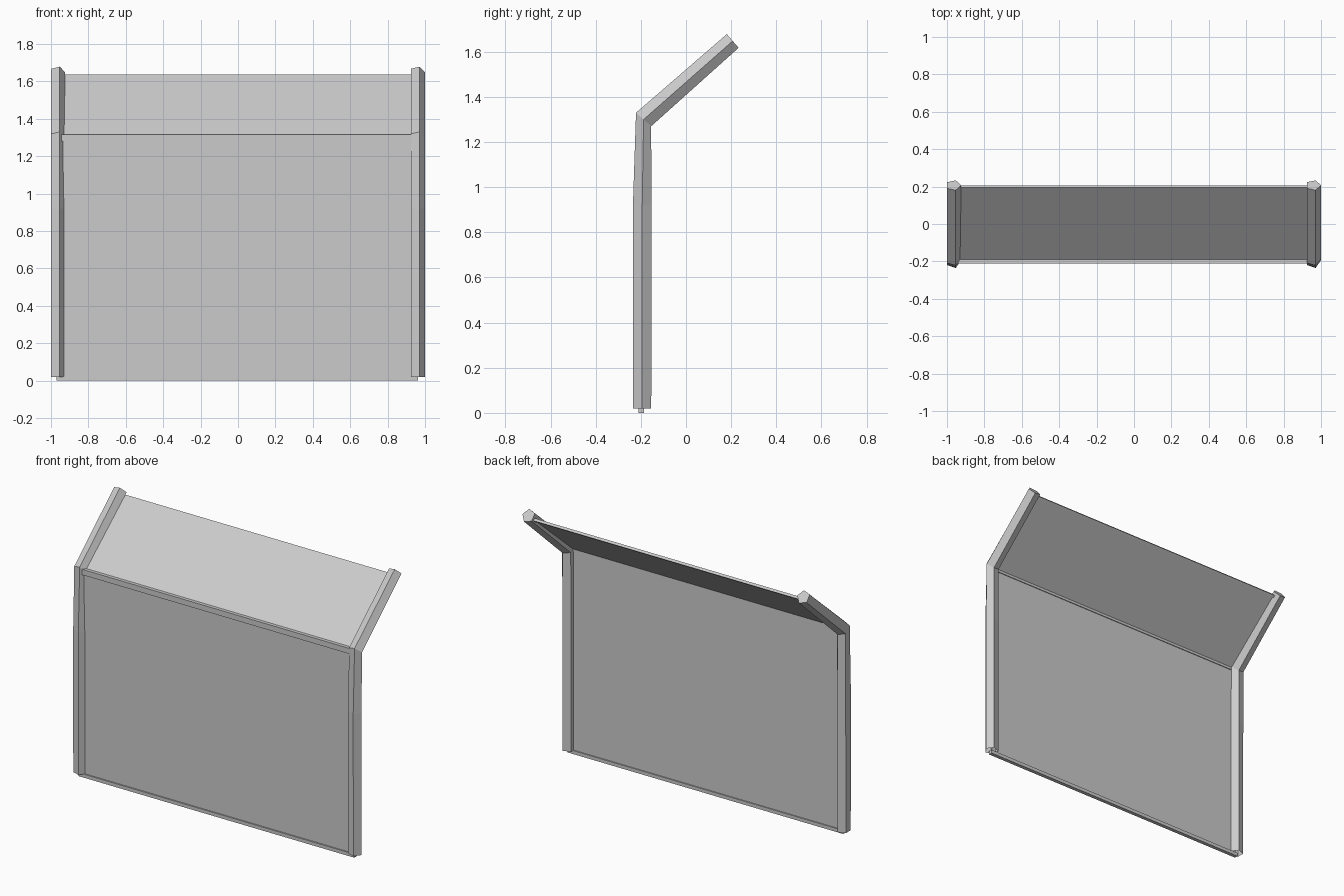
import bpy, bmesh, math

if "Cube" in bpy.data.objects:
    bpy.data.objects.remove(bpy.data.objects["Cube"])

def make(name, bm):
    bmesh.ops.recalc_face_normals(bm, faces=bm.faces)
    me = bpy.data.meshes.new(name)
    bm.to_mesh(me)
    bm.free()
    ob = bpy.data.objects.new(name, me)
    bpy.context.collection.objects.link(ob)
    return ob

# path stations: centre y, z and sideways vector of the section in the y-z plane
STATIONS = [((-0.194, 0.02), (-1, 0)),
            ((-0.194, 0.92), (-1.03, 0)),
            ((-0.188, 1.30), (-0.84, 0.75)),
            ((0.207, 1.648), (-0.655, 0.756))]

def post(name, x):
    """Five-sided bent post, capped at the top and open at the foot."""
    bm = bmesh.new()
    r = 0.042
    rings = []
    for (cy, cz), (dy, dz) in STATIONS:
        ring = []
        for i in range(5):
            a = math.tau * i / 5
            u, v = r * math.cos(a), r * math.sin(a)
            ring.append(bm.verts.new((x + u, cy + v * dy, cz + v * dz)))
        rings.append(ring)
    for a, b in zip(rings, rings[1:]):
        for i in range(5):
            j = (i + 1) % 5
            bm.faces.new((a[i], a[j], b[j], b[i]))
    bm.faces.new(rings[-1])
    return make(name, bm)

def extrusion(name, outline, x0, x1):
    """Closed y-z outline extruded along x."""
    bm = bmesh.new()
    face = bm.faces.new([bm.verts.new((x0, y, z)) for y, z in outline])
    out = bmesh.ops.extrude_face_region(bm, geom=[face])
    for v in out["geom"]:
        if isinstance(v, bmesh.types.BMVert):
            v.co.x = x1
    return make(name, bm)

def bar(name, y, z, w, h, angle=0.0):
    """Rectangular rail centred on (y, z), tilted by angle."""
    c, s = math.cos(angle), math.sin(angle)
    pts = [(y + a * w / 2 * c - b * h / 2 * s, z + a * w / 2 * s + b * h / 2 * c)
           for a, b in ((-1, -1), (1, -1), (1, 1), (-1, 1))]
    return extrusion(name, pts, -0.97, 0.962)

# posts
post("left_post", -0.966)
post("right_post", 0.958)

# bent sheet between the posts
extrusion("bent_panel",
          [(-0.203, 0.005), (-0.203, 1.298), (0.188, 1.632),
           (0.194, 1.624), (-0.194, 1.292), (-0.194, 0.005)], -0.96, 0.955)

# rails along the foot, the bend and the top
bar("bottom_rail", -0.199, 0.011, 0.024, 0.022)
bar("bend_rail", -0.200, 1.2975, 0.022, 0.035)
bar("top_rail", 0.194, 1.626, 0.016, 0.016, math.radians(40.7))
